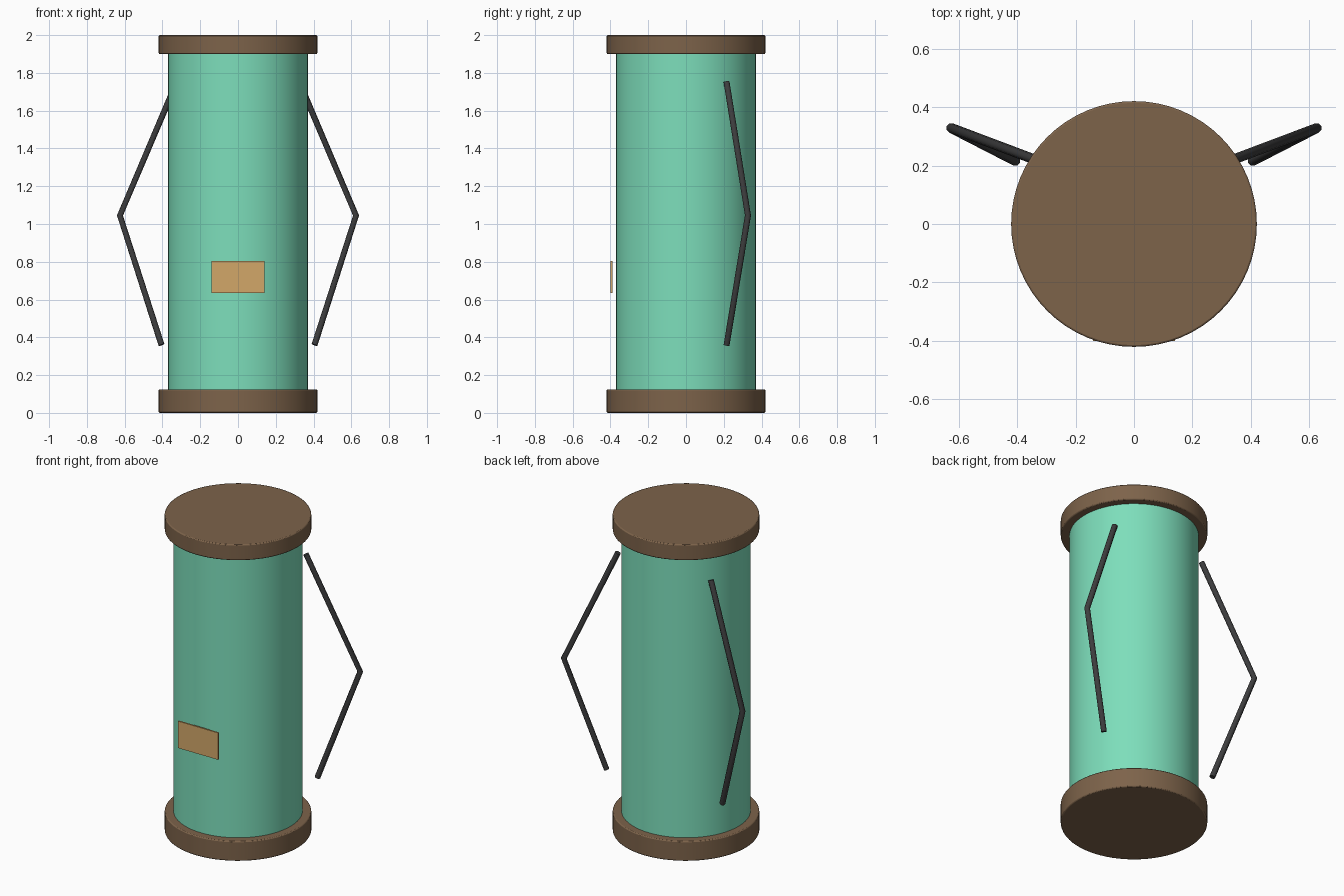
import bpy
import math

cube = bpy.data.objects.get("Cube")
if cube:
    bpy.data.objects.remove(cube, do_unlink=True)


def material(name, hex_code):
    """Flat material from an sRGB hex colour, stored as linear values."""
    rgb = [int(hex_code[i:i + 2], 16) / 255 for i in (0, 2, 4)]
    color = [((c + 0.055) / 1.055) ** 2.4 for c in rgb] + [1.0]
    mat = bpy.data.materials.new(name)
    mat.use_nodes = True
    mat.diffuse_color = color
    for node in mat.node_tree.nodes:
        if node.type == 'BSDF_PRINCIPLED':
            node.inputs["Base Color"].default_value = color
    return mat


mint = material("mint_green", "7DDEBB")
brown = material("brown", "7D634A")
tan = material("tan", "D2A769")
charcoal = material("charcoal", "3D3D3E")


def bevel(obj, width):
    mod = obj.modifiers.new("soft_edge", 'BEVEL')
    mod.width = width
    mod.segments = 2
    mod.limit_method = 'ANGLE'


def cylinder(name, radius, bottom, top, mat):
    bpy.ops.mesh.primitive_cylinder_add(
        vertices=64, radius=radius, depth=top - bottom,
        location=(0, 0, (bottom + top) / 2))
    obj = bpy.context.object
    obj.name = name
    obj.data.materials.append(mat)
    bpy.ops.object.shade_smooth_by_angle(angle=math.radians(35))
    return obj


def strap(name, side):
    """Round cord bent outward at the middle."""
    curve = bpy.data.curves.new(name, 'CURVE')
    curve.dimensions = '3D'
    curve.bevel_depth = 0.017
    curve.bevel_resolution = 2
    curve.use_fill_caps = True
    path = [(0.325, 0.215, 1.75), (0.625, 0.328, 1.045), (0.405, 0.215, 0.36)]
    spline = curve.splines.new('POLY')
    spline.points.add(len(path) - 1)
    for point, (x, y, z) in zip(spline.points, path):
        point.co = (side * x, y, z, 1)
    curve.materials.append(charcoal)
    obj = bpy.data.objects.new(name, curve)
    bpy.context.collection.objects.link(obj)


# Tube and end caps
cylinder("tube_body", 0.37, 0.1, 1.92, mint)
for name, bottom, top in (("bottom_cap", 0, 0.125), ("top_cap", 1.9, 2.0)):
    bevel(cylinder(name, 0.42, bottom, top, brown), 0.006)

# Blank front plate
bpy.ops.mesh.primitive_cube_add(size=1, location=(0, -0.395, 0.72))
plate = bpy.context.object
plate.name = "front_plate"
plate.scale = (0.28, 0.0095, 0.17)
plate.data.materials.append(tan)

# Carrying straps
strap("left_strap", 1)
strap("right_strap", -1)
